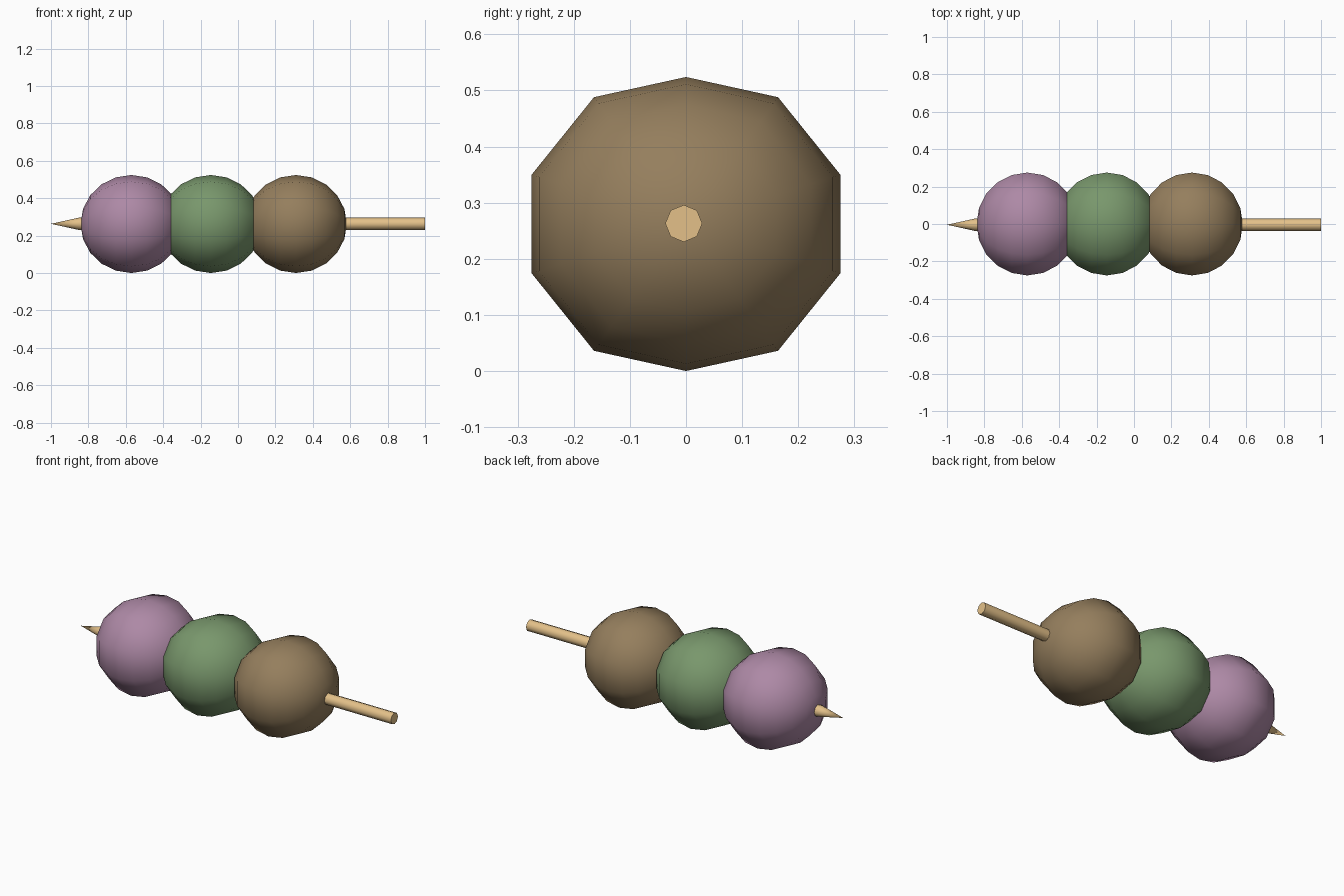
import bpy, bmesh
from math import sin, cos, pi

if "Cube" in bpy.data.objects:
    bpy.data.objects.remove(bpy.data.objects["Cube"])


def material(name, rgb):
    m = bpy.data.materials.new(name)
    m.diffuse_color = (*rgb, 1)
    m.use_nodes = True
    m.node_tree.nodes["Principled BSDF"].inputs["Base Color"].default_value = m.diffuse_color
    return m


def lathe_x(name, stations, section, centre, mat):
    """Loft a closed yz section along x; stations are (x, scale), scale 0 is a pole."""
    cx, cy, cz = centre
    bm = bmesh.new()
    rings = []
    for x, s in stations:
        pts = section if s else [(0, 0)]
        rings.append([bm.verts.new((cx + x, cy + y * s, cz + z * s)) for y, z in pts])
    n = len(section)
    for a, b in zip(rings, rings[1:]):
        for i in range(n):
            j = (i + 1) % n
            if len(a) == 1:
                bm.faces.new((a[0], b[j], b[i]))
            elif len(b) == 1:
                bm.faces.new((a[i], a[j], b[0]))
            else:
                bm.faces.new((a[i], a[j], b[j], b[i]))
    for r in (rings[0], rings[-1]):
        if len(r) > 1:
            bm.faces.new(r)
    bmesh.ops.recalc_face_normals(bm, faces=bm.faces)
    me = bpy.data.meshes.new(name)
    bm.to_mesh(me)
    bm.free()
    ob = bpy.data.objects.new(name, me)
    bpy.context.collection.objects.link(ob)
    me.materials.append(mat)
    bpy.ops.object.select_all(action='DESELECT')
    ob.select_set(True)
    bpy.context.view_layer.objects.active = ob
    bpy.ops.object.shade_smooth_by_angle(angle=pi / 3)
    return ob


# Ten-sided dumpling section, slightly wider than tall
quarter = [(0.164, 0.226), (0.275, 0.088)]
right = [(0, 0.262)] + quarter + [(y, -z) for y, z in quarter[::-1]]
section = right + [(-y, -z) for y, z in right]
STEPS = 10
ball = [(-0.272 * cos(pi * i / STEPS), sin(pi * i / STEPS) if 0 < i < STEPS else 0)
        for i in range(STEPS + 1)]

# Three dumplings in a row
for name, x, rgb in (("purple_dumpling", -0.57, (0.42, 0.25, 0.38)),
                     ("green_dumpling", -0.145, (0.19, 0.31, 0.15)),
                     ("brown_dumpling", 0.31, (0.30, 0.21, 0.11))):
    lathe_x(name, ball, section, (x, 0, 0.262), material(name, rgb))

# Pointed octagonal skewer
octagon = [(0.033 * sin(pi * i / 4), 0.033 * cos(pi * i / 4)) for i in range(8)]
lathe_x("skewer", [(-1, 0), (-0.85, 1), (1, 1)], octagon, (0, -0.004, 0.263),
        material("wood", (0.77, 0.53, 0.25)))
